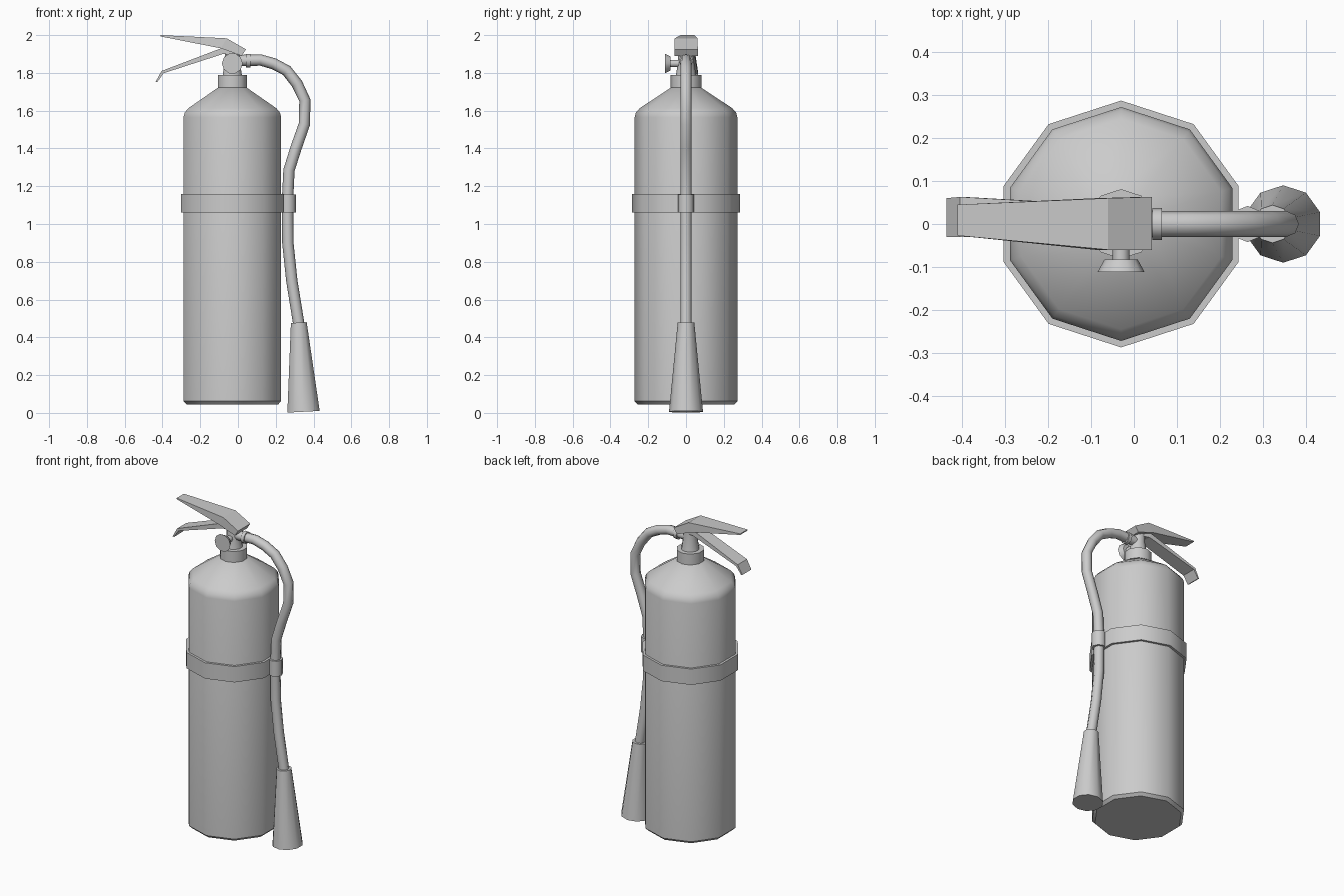
import bpy, bmesh, math
from mathutils import Vector

if "Cube" in bpy.data.objects:
    bpy.data.objects.remove(bpy.data.objects["Cube"])

TX = -0.03  # tank axis


def finish(name, bm, smooth):
    bmesh.ops.recalc_face_normals(bm, faces=bm.faces)
    me = bpy.data.meshes.new(name)
    bm.to_mesh(me)
    bm.free()
    ob = bpy.data.objects.new(name, me)
    bpy.context.collection.objects.link(ob)
    if smooth:
        bpy.ops.object.select_all(action='DESELECT')
        ob.select_set(True)
        bpy.context.view_layer.objects.active = ob
        bpy.ops.object.shade_smooth_by_angle(angle=math.radians(smooth))
    return ob


def skin(bm, rings):
    """Bridge successive rings and cap both ends."""
    n = len(rings[0])
    for a, b in zip(rings, rings[1:]):
        for i in range(n):
            j = (i + 1) % n
            bm.faces.new((a[i], a[j], b[j], b[i]))
    bm.faces.new(rings[0])
    bm.faces.new(rings[-1])


def sweep(name, points, radii, sides=10, smooth=40):
    """Round section swept along a path, with a radius at each point."""
    bm = bmesh.new()
    pts = [Vector(p) for p in points]
    rings = []
    for k, (p, r) in enumerate(zip(pts, radii)):
        t = (pts[min(k + 1, len(pts) - 1)] - pts[max(k - 1, 0)]).normalized()
        u = Vector((0, 1, 0)) if abs(t.y) < 0.9 else Vector((1, 0, 0))
        v = t.cross(u)
        rings.append([bm.verts.new(p + r * (u * math.cos(a) + v * math.sin(a)))
                      for a in (2 * math.pi * i / sides for i in range(sides))])
    skin(bm, rings)
    return finish(name, bm, smooth)


def turned(name, profile, sides=10, smooth=40):
    """Vertical part on the tank axis from (radius, z) pairs."""
    return sweep(name, [(TX, 0, z) for r, z in profile],
                 [r for r, z in profile], sides, smooth)


def bar(name, sections):
    """Flat bar from (top x, top z, bottom x, bottom z, y min, y max)."""
    bm = bmesh.new()
    rings = [[bm.verts.new(c) for c in ((tx, y0, tz), (tx, y1, tz),
                                        (bx, y1, bz), (bx, y0, bz))]
             for tx, tz, bx, bz, y0, y1 in sections]
    skin(bm, rings)
    return finish(name, bm, 0)


# Tank with sloping shoulder, and its strap
turned("tank", [(0.255, 0.045), (0.272, 0.062), (0.272, 1.565), (0.265, 1.59),
                (0.245, 1.613), (0.08, 1.722)])
turned("strap", [(0.287, 1.06), (0.287, 1.16)])

# Neck collar and valve body
turned("neck_collar", [(0.081, 1.715), (0.081, 1.79)])
turned("valve_body", [(0.054, 1.785), (0.042, 1.86), (0.042, 1.92)])

# Pressure gauge on a short stem
sweep("gauge_stem", [(TX, 0, 1.85), (TX, -0.085, 1.85)], [0.02, 0.02])
sweep("gauge", [(TX, -0.083, 1.85), (TX, -0.112, 1.85)], [0.039, 0.055])

# Squeeze lever and carrying handle
bar("squeeze_lever", [(-0.41, 2.0, -0.41, 1.993, -0.027, 0.045),
                      (-0.06, 1.983, -0.09, 1.93, -0.06, 0.06),
                      (0.042, 1.925, 0.02, 1.89, -0.06, 0.063)])
bar("carry_handle", [(-0.02, 1.93, -0.02, 1.895, -0.035, 0.035),
                     (-0.09, 1.93, -0.08, 1.9, -0.035, 0.045),
                     (-0.405, 1.81, -0.395, 1.798, -0.03, 0.063),
                     (-0.436, 1.753, -0.428, 1.75, -0.03, 0.06)])

# Hose with its nut and clip
path = [(-0.02, 1.865), (0.12, 1.868), (0.19, 1.848), (0.258, 1.812),
        (0.313, 1.742), (0.354, 1.655), (0.352, 1.53), (0.308, 1.405),
        (0.27, 1.285), (0.262, 1.12), (0.264, 0.9), (0.285, 0.7), (0.322, 0.47)]
sweep("hose", [(x, 0, z) for x, z in path], [0.03] * len(path), 8, 60)
sweep("hose_nut", [(0.043, 0, 1.865), (0.065, 0, 1.865)], [0.037] * 2)
sweep("hose_clip", [(0.264, 0, 1.06), (0.264, 0, 1.157)], [0.042] * 2, 8, 50)

# Discharge horn
sweep("horn", [(0.322, 0, 0.478), (0.347, 0, 0.006)], [0.044, 0.09])
